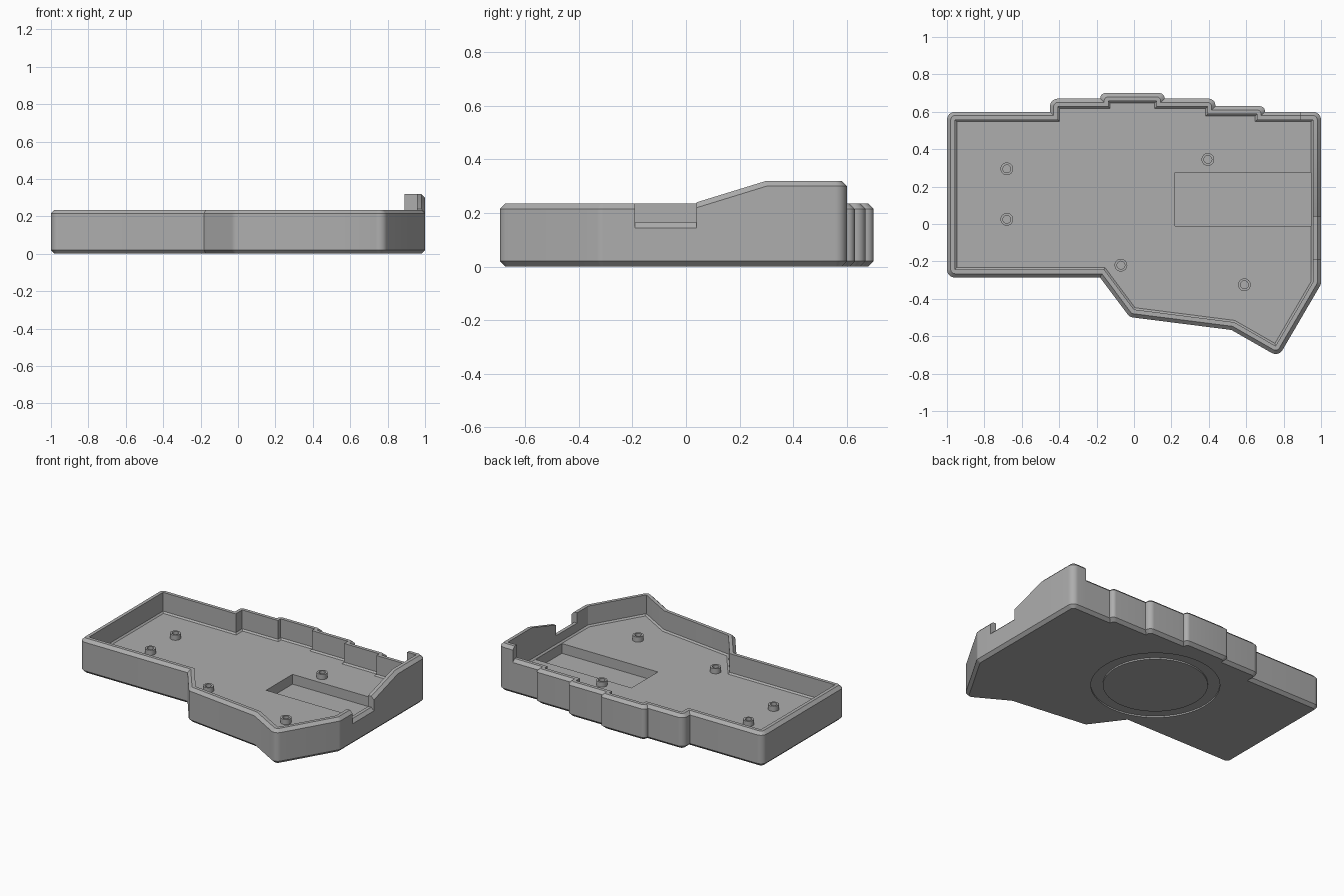
import bpy, bmesh, math
from mathutils import Vector

cube = bpy.data.objects.get("Cube")
if cube:
    bpy.data.objects.remove(cube)

# One grey plastic for everything
grey = bpy.data.materials.new("grey_plastic")
grey.use_nodes = True
colour = (0.42, 0.42, 0.42, 1)
grey.diffuse_color = colour
grey.node_tree.nodes["Principled BSDF"].inputs["Base Color"].default_value = colour

RIM, NOTCH, HIGH = 0.235, 0.165, 0.32
WALL, CHAMFER, FILLET, FLOOR = 0.043, 0.02, 0.01, 0.097

# Inner wall outline, counter-clockwise: x, y, rim height.
# Repeated points make the vertical jumps in the rim.
R, B = 0.957, 0.557
outline = [
    (-R, -0.243, RIM), (-0.16, -0.243, RIM), (0, -0.457, RIM),
    (0.535, -0.525, RIM), (0.757, -0.652, RIM), (R, -0.31, RIM),
    (R, -0.19, RIM), (R, -0.19, NOTCH), (R, 0.04, NOTCH), (R, 0.04, 0.24),
    (R, 0.3, HIGH), (R, B, HIGH), (0.89, B, HIGH), (0.89, B, RIM),
    (0.657, B, RIM), (0.657, 0.587, RIM), (0.392, 0.587, RIM),
    (0.392, 0.627, RIM), (0.12, 0.627, RIM), (0.12, R - 0.3, RIM),
    (-0.137, R - 0.3, RIM), (-0.137, 0.627, RIM), (-0.407, 0.627, RIM),
    (-0.407, B, RIM), (-R, B, RIM)]


def neighbour(i, step):
    """Nearest outline point that is at a different place."""
    here, j = Vector(outline[i][:2]), i + step
    while (Vector(outline[j % len(outline)][:2]) - here).length < 1e-5:
        j += step
    return Vector(outline[j % len(outline)][:2])


def ring(d):
    """Outline offset outwards by d, with convex corners rounded: (x, y, rim)."""
    points, steps = [], 8
    for i, (x, y, top) in enumerate(outline):
        v = Vector((x, y))
        e1, e2 = v - neighbour(i, -1), neighbour(i, 1) - v
        n1 = Vector((e1.y, -e1.x)).normalized()
        n2 = Vector((e2.y, -e2.x)).normalized()
        miter = (n1 + n2) / (1 + n1.dot(n2))
        turn = math.atan2(n1.x * n2.y - n1.y * n2.x, n1.dot(n2))
        if turn < 0.01:
            p = v + miter * d
            points.append((p.x, p.y, top))
            continue
        r = max(0, min(d, 0.9 * min(e1.length, e2.length)))
        centre, start = v + miter * (d - r), math.atan2(n1.y, n1.x)
        for k in range(steps + 1):
            a = start + turn * k / steps
            points.append((centre.x + r * math.cos(a), centre.y + r * math.sin(a), top))
    return points


def add_loop(bm, points):
    verts = [bm.verts.new(p) for p in points]
    return verts


def bridge(bm, a, b):
    n = len(a)
    for i in range(n):
        j = (i + 1) % n
        bm.faces.new((a[i], a[j], b[j], b[i]))


def loop_edges(bm, verts):
    pairs = zip(verts, verts[1:] + verts[:1])
    return [bm.edges.get(p) or bm.edges.new(p) for p in pairs]


def circle(x, y, z, r, n):
    return [(x + r * math.cos(2 * math.pi * i / n),
             y + r * math.sin(2 * math.pi * i / n), z) for i in range(n)]


def finish(bm, name):
    bmesh.ops.recalc_face_normals(bm, faces=bm.faces)
    mesh = bpy.data.meshes.new(name)
    bm.to_mesh(mesh)
    bm.free()
    mesh.materials.append(grey)
    obj = bpy.data.objects.new(name, mesh)
    bpy.context.collection.objects.link(obj)
    bpy.ops.object.select_all(action='DESELECT')
    obj.select_set(True)
    bpy.context.view_layer.objects.active = obj
    bpy.ops.object.shade_smooth_by_angle(angle=math.radians(25))
    return obj


# Case tray: wall section swept round the outline
bm = bmesh.new()
section = [
    (WALL - CHAMFER, lambda t: 0), (WALL, lambda t: CHAMFER),
    (WALL, lambda t: t - CHAMFER), (WALL - CHAMFER, lambda t: t),
    (0, lambda t: t), (0, lambda t: FLOOR + FILLET), (-FILLET, lambda t: FLOOR)]
loops = [add_loop(bm, [(x, y, height(t)) for x, y, t in ring(d)])
         for d, height in section]
for low, high in zip(loops, loops[1:]):
    bridge(bm, low, high)
bmesh.ops.remove_doubles(bm, verts=bm.verts, dist=1e-5)
slivers = [f for f in bm.faces if f.calc_area() < 1e-8]
bmesh.ops.delete(bm, geom=slivers, context='FACES')


def open_edges(z):
    return [e for e in bm.edges if e.is_boundary
            and all(abs(v.co.z - z) < 1e-5 for v in e.verts)]


floor_edges, base_edges = open_edges(FLOOR), open_edges(0)

# Floor with the sunken rectangular pocket
corners = [(0.22, -0.01), (0.946, -0.01), (0.946, 0.275), (0.22, 0.275)]
pocket_top = add_loop(bm, [(x, y, FLOOR) for x, y in corners])
pocket_low = add_loop(bm, [(x, y, 0.03) for x, y in corners])
bridge(bm, pocket_top, pocket_low)
bm.faces.new(pocket_low)
bmesh.ops.triangle_fill(bm, edges=floor_edges + loop_edges(bm, pocket_top),
                        use_beauty=True, normal=(0, 0, 1))

# Underside with the shallow round groove
groove = [add_loop(bm, circle(-0.03, 0.17, z, r, 64))
          for r, z in ((0.4, 0), (0.4, 0.01), (0.325, 0.01), (0.325, 0))]
for a, b in zip(groove, groove[1:]):
    bridge(bm, a, b)
bm.faces.new(groove[-1])
bmesh.ops.triangle_fill(bm, edges=base_edges + loop_edges(bm, groove[0]),
                        use_beauty=True, normal=(0, 0, -1))
finish(bm, "case_tray")

# Hollow screw posts standing on the floor
posts = [(-0.68, 0.295), (-0.68, 0.025), (-0.07, -0.22), (0.59, -0.325), (0.395, 0.345)]
for number, (x, y) in enumerate(posts, 1):
    bm = bmesh.new()
    rings = [add_loop(bm, circle(x, y, FLOOR + z, r, 24))
             for r, z in ((0.034, -0.01), (0.034, 0.035), (0.021, 0.035), (0.021, 0.002))]
    for a, b in zip(rings, rings[1:]):
        bridge(bm, a, b)
    bm.faces.new(rings[0])
    bm.faces.new(rings[-1])
    finish(bm, f"screw_post_{number}")
